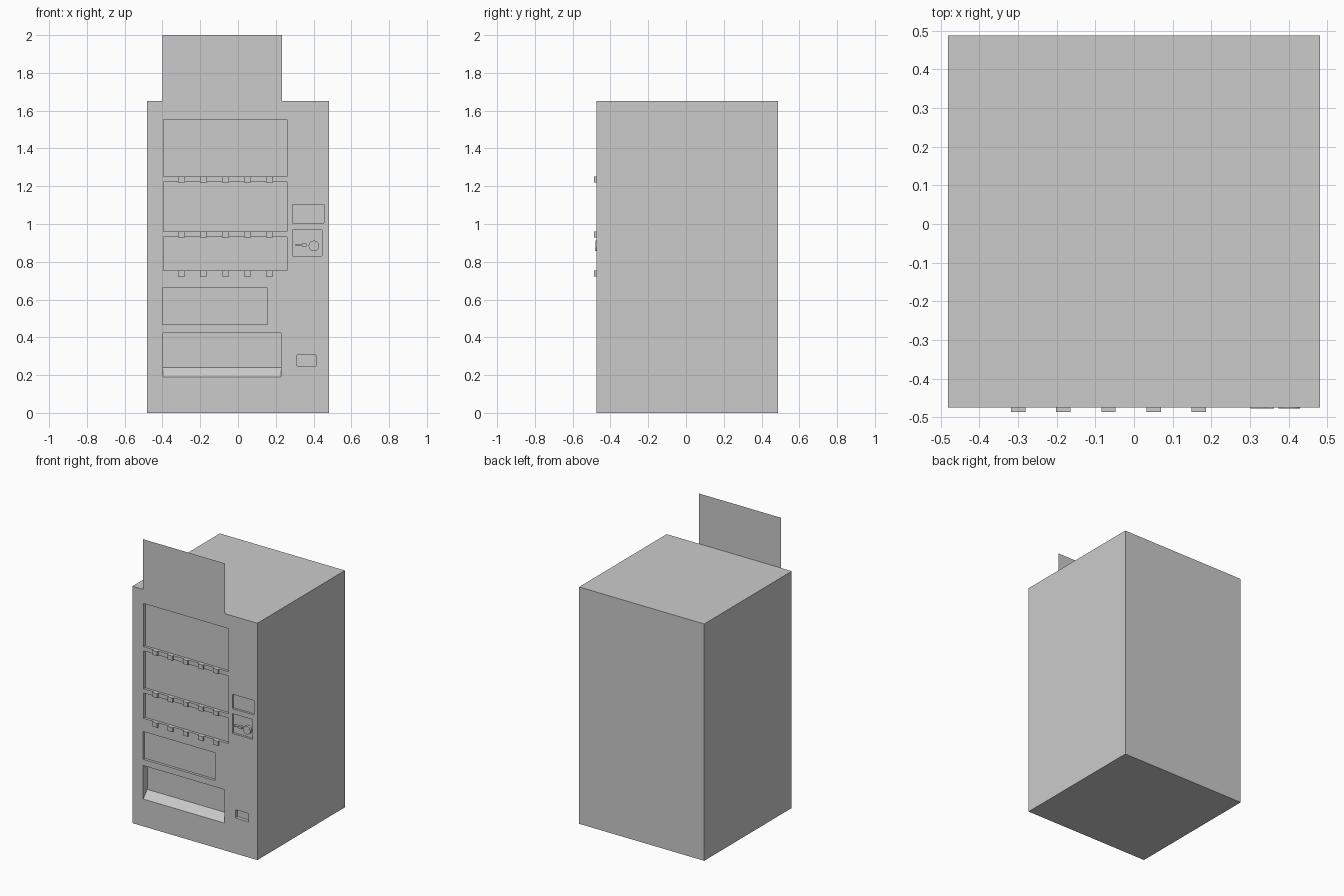
import bpy, bmesh, math
from mathutils import Matrix

if "Cube" in bpy.data.objects:
    bpy.data.objects.remove(bpy.data.objects["Cube"])

FRONT, BACK = -0.475, 0.488
OUT = FRONT - 0.1          # cutters start in front of the face


def add_prism(bm, x0, x1, profile):
    """Extrude a closed (y, z) profile from x0 to x1."""
    a = [bm.verts.new((x0, y, z)) for y, z in profile]
    b = [bm.verts.new((x1, y, z)) for y, z in profile]
    n = len(profile)
    bm.faces.new(a)
    bm.faces.new(b[::-1])
    for i in range(n):
        j = (i + 1) % n
        bm.faces.new((a[i], b[i], b[j], a[j]))


def add_box(bm, x0, x1, y0, y1, z0, z1):
    add_prism(bm, x0, x1, [(y0, z0), (y1, z0), (y1, z1), (y0, z1)])


def finish(name, bm):
    bmesh.ops.recalc_face_normals(bm, faces=bm.faces)
    mesh = bpy.data.meshes.new(name)
    bm.to_mesh(mesh)
    bm.free()
    ob = bpy.data.objects.new(name, mesh)
    bpy.context.collection.objects.link(ob)
    return ob


# Cabinet body
bm = bmesh.new()
add_box(bm, -0.482, 0.482, FRONT, BACK, 0, 1.65)
cabinet = finish("cabinet", bm)

# Recesses in the front: x0, x1, z0, z1, depth
recesses = [
    (-0.394, 0.259, 1.252, 1.553, 0.018),   # display windows
    (-0.394, 0.259, 0.959, 1.223, 0.018),
    (-0.394, 0.259, 0.753, 0.930, 0.018),
    (-0.399, 0.157, 0.467, 0.660, 0.018),   # poster panel
    (0.289, 0.455, 1.004, 1.104, 0.015),    # price display
    (0.289, 0.445, 0.831, 0.969, 0.015),    # coin panel
    (0.312, 0.412, 0.248, 0.306, 0.025),    # change cup
]
bm = bmesh.new()
for x0, x1, z0, z1, d in recesses:
    add_box(bm, x0, x1, OUT, FRONT + d, z0, z1)
# Pickup bin with a sloping floor
add_prism(bm, -0.398, 0.228, [(OUT, 0.19), (FRONT, 0.19), (FRONT + 0.045, 0.24),
                              (FRONT + 0.045, 0.423), (OUT, 0.423)])
cutter = finish("recess_cutter", bm)
cutter.hide_render = True
mod = cabinet.modifiers.new("recesses", 'BOOLEAN')
mod.operation, mod.solver, mod.object = 'DIFFERENCE', 'EXACT', cutter
bpy.context.view_layer.objects.active = cabinet
bpy.ops.object.modifier_apply(modifier=mod.name)
bpy.data.objects.remove(cutter)

# Selection buttons under each window
for row, top in enumerate((1.252, 0.959, 0.753)):
    bm = bmesh.new()
    for i in range(5):
        x = -0.300 + i * 0.117
        add_box(bm, x - 0.0185, x + 0.0185, FRONT - 0.012, FRONT, top - 0.031, top)
    finish(f"button_row_{row + 1}", bm)

# Coin lever
bm = bmesh.new()
add_box(bm, 0.302, 0.340, FRONT - 0.003, FRONT + 0.015, 0.885, 0.892)
add_box(bm, 0.340, 0.362, FRONT - 0.003, FRONT + 0.015, 0.880, 0.896)
finish("coin_lever", bm)

# Round coin knob
bm = bmesh.new()
bmesh.ops.create_cone(bm, cap_ends=True, segments=24, radius1=0.028, radius2=0.028, depth=0.018,
                      matrix=Matrix.Translation((0.402, FRONT + 0.006, 0.884))
                      @ Matrix.Rotation(math.pi / 2, 4, 'X'))
finish("coin_knob", bm)

# Thin sign board standing on the front top edge
bm = bmesh.new()
bm.faces.new([bm.verts.new((x, FRONT, z)) for x, z in
              ((-0.401, 1.65), (0.233, 1.65), (0.233, 2.0), (-0.401, 2.0))])
finish("sign_board", bm)
